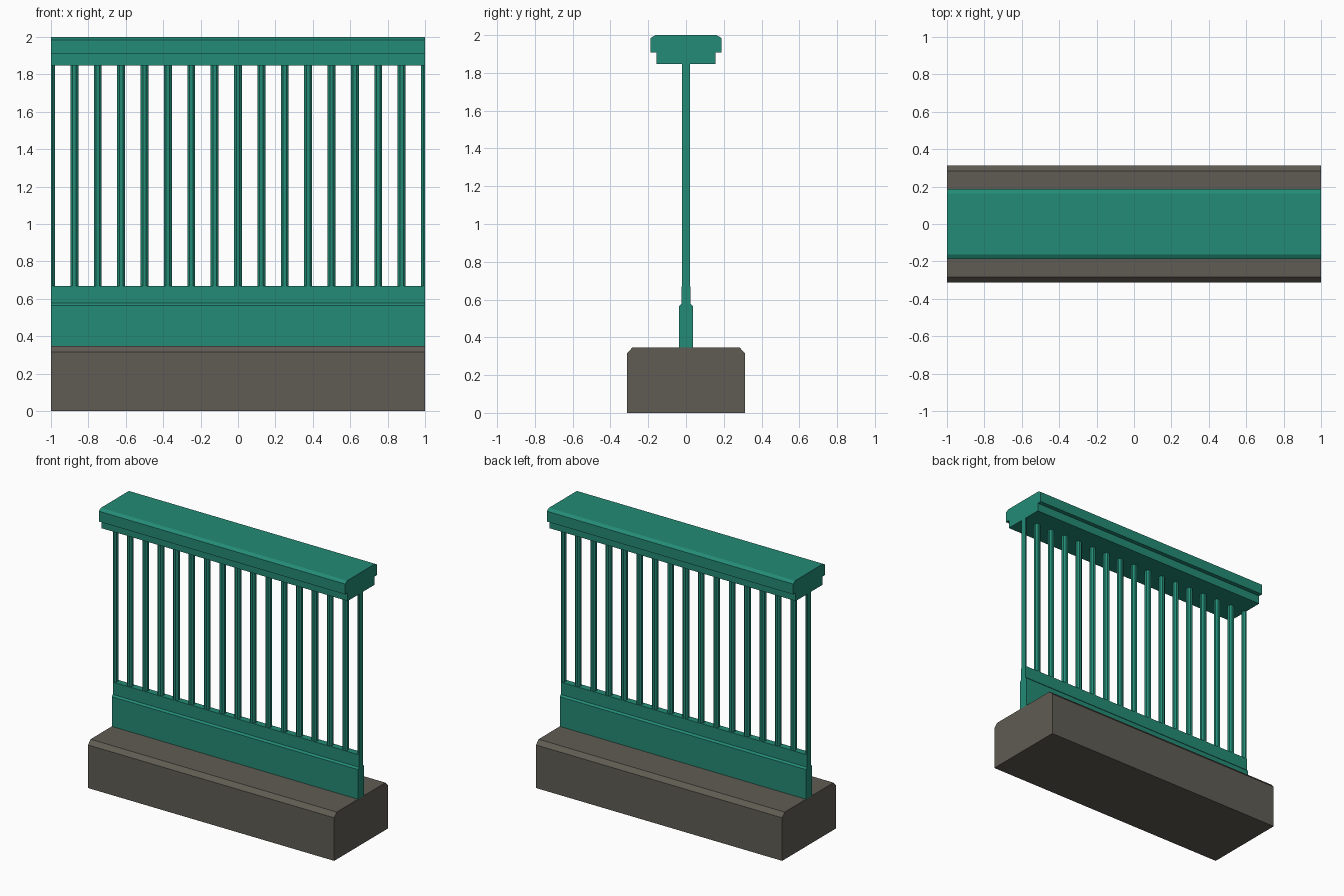
import bpy, bmesh
from mathutils import Vector

if "Cube" in bpy.data.objects:
    bpy.data.objects.remove(bpy.data.objects["Cube"])


def material(name, rgb):
    m = bpy.data.materials.new(name)
    m.diffuse_color = (*rgb, 1)
    m.use_nodes = True
    m.node_tree.nodes["Principled BSDF"].inputs["Base Color"].default_value = m.diffuse_color
    return m


teal = material("teal paint", (0.017, 0.258, 0.181))
stone = material("grey stone", (0.117, 0.107, 0.088))


def add_prism(bm, points, offset):
    """Extrude a closed outline into a capped solid."""
    verts = [bm.verts.new(p) for p in points]
    face = bm.faces.new(verts)
    res = bmesh.ops.extrude_face_region(bm, geom=[face], use_keep_orig=True)
    moved = [g for g in res["geom"] if isinstance(g, bmesh.types.BMVert)]
    bmesh.ops.translate(bm, verts=moved, vec=Vector(offset))


def finish(bm, name, mat):
    bmesh.ops.recalc_face_normals(bm, faces=bm.faces)
    me = bpy.data.meshes.new(name)
    bm.to_mesh(me)
    bm.free()
    me.materials.append(mat)
    ob = bpy.data.objects.new(name, me)
    bpy.context.collection.objects.link(ob)


def beam(name, half_profile, mat):
    """Mirror a (y, z) half profile and run it along the full length."""
    outline = half_profile + [(-y, z) for y, z in reversed(half_profile)]
    bm = bmesh.new()
    add_prism(bm, [(-1, y, z) for y, z in outline], (2, 0, 0))
    finish(bm, name, mat)


# Stone plinth with chamfered top edges
beam("stone_base", [(0.312, 0), (0.312, 0.316), (0.283, 0.347), (0, 0.347)][:3], stone)

# Kick panel with the thinner bottom rail above it
beam("bottom_panel", [(0.036, 0.347), (0.036, 0.565), (0.024, 0.577),
                      (0.024, 0.668)], teal)

# Stepped handrail
beam("handrail", [(0.156, 1.848), (0.156, 1.909), (0.187, 1.909),
                  (0.187, 1.985), (0.162, 2.0)], teal)

# Chamfered balusters; the two end ones are cut in half at the module edge
R, C = 0.021, 0.009
half = [(0, -R), (C, -R), (R, -C), (R, C), (C, R), (0, R)]
bm = bmesh.new()
for i in range(-8, 9):
    x = i / 8
    if abs(i) == 8:
        s = -1 if i > 0 else 1
        pts = [(x + s * px, py) for px, py in half]
    else:
        pts = [(x + px, py) for px, py in half[1:-1]]
        pts += [(x - px, py) for px, py in reversed(half[1:-1])]
    add_prism(bm, [(px, py, 0.668) for px, py in pts], (0, 0, 1.18))
finish(bm, "balusters", teal)
